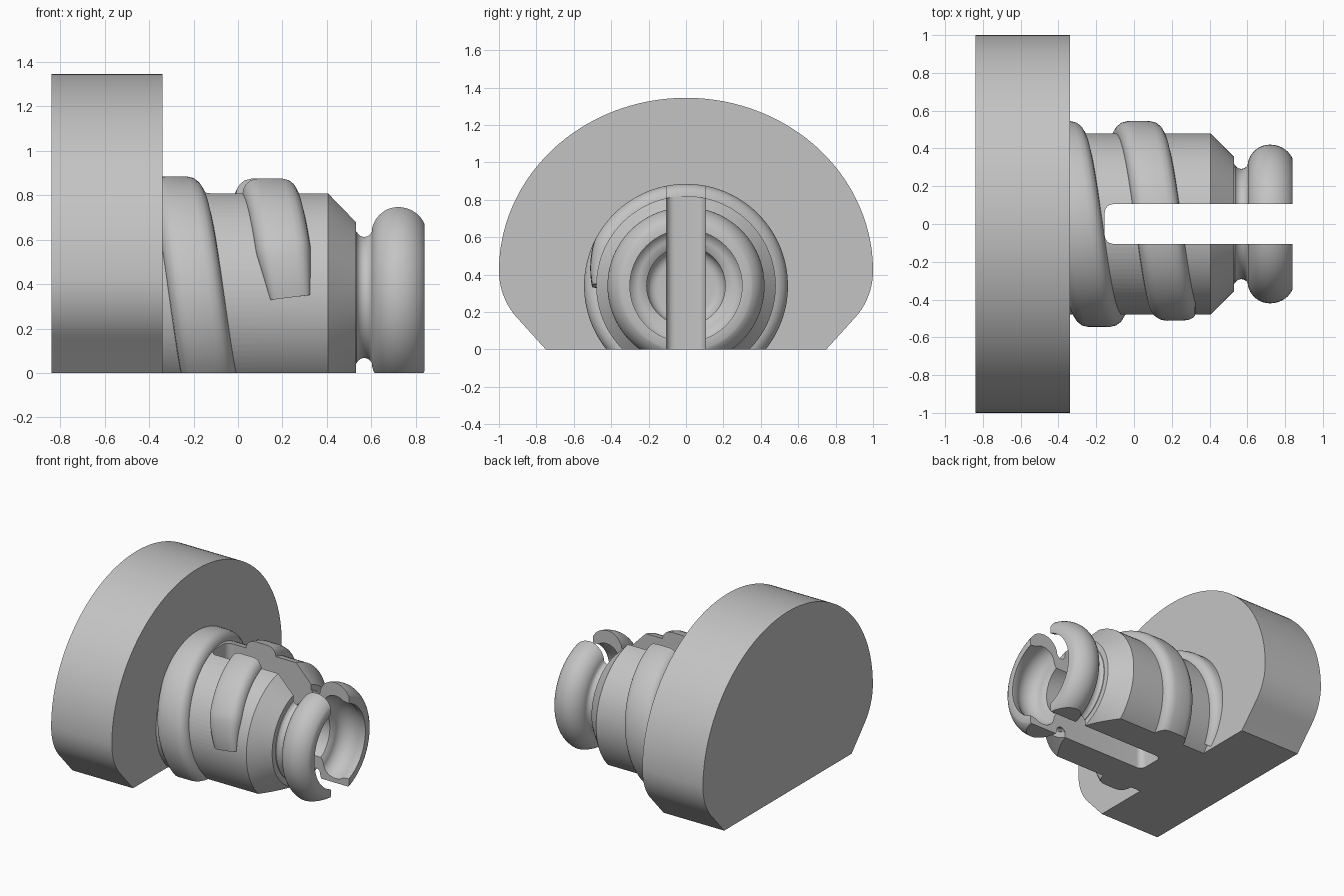
import bpy, bmesh
from math import sin, cos, pi, radians, sqrt

if "Cube" in bpy.data.objects:
    bpy.data.objects.remove(bpy.data.objects["Cube"])

AXIS_Z = 0.34

grey = bpy.data.materials.new("plain grey")
grey.use_nodes = True
grey.diffuse_color = (0.55, 0.55, 0.55, 1)
grey.node_tree.nodes["Principled BSDF"].inputs["Base Color"].default_value = (0.55, 0.55, 0.55, 1)


def finish(bm, name):
    bmesh.ops.recalc_face_normals(bm, faces=bm.faces)
    mesh = bpy.data.meshes.new(name)
    bm.to_mesh(mesh)
    bm.free()
    mesh.materials.append(grey)
    ob = bpy.data.objects.new(name, mesh)
    bpy.context.collection.objects.link(ob)
    return ob


def skin(rings, name, closed):
    """Join rings of points with quads; cap the ends unless the loop closes."""
    bm = bmesh.new()
    rows = [[bm.verts.new(p) for p in ring] for ring in rings]
    n = len(rows[0])
    pairs = list(zip(rows, rows[1:]))
    if closed:
        pairs.append((rows[-1], rows[0]))
    for a, b in pairs:
        for i in range(n):
            j = (i + 1) % n
            bm.faces.new((a[i], a[j], b[j], b[i]))
    if not closed:
        bm.faces.new(rows[0])
        bm.faces.new(rows[-1])
    return finish(bm, name)


def smooth(ob):
    bpy.ops.object.select_all(action='DESELECT')
    ob.select_set(True)
    bpy.context.view_layer.objects.active = ob
    bpy.ops.object.shade_smooth_by_angle(angle=radians(30))


def combine(ob, other, operation):
    bpy.context.view_layer.objects.active = ob
    mod = ob.modifiers.new(operation.lower(), 'BOOLEAN')
    mod.operation = operation
    mod.solver = 'EXACT'
    mod.object = other
    bpy.ops.object.modifier_apply(modifier=mod.name)
    bpy.data.objects.remove(other)


def arc(cx, cy, rx, ry, start, end, steps):
    angles = [radians(start + (end - start) * i / steps) for i in range(steps + 1)]
    return [(cx + rx * cos(a), cy + ry * sin(a)) for a in angles]


# Domed grip with a flat foot
half = [(0.75, 0)] + arc(0.625, 0.42, 0.375, 0.375, -45, 0, 12)
half += arc(0, 0.42, 1, 0.925, 0, 90, 40)[1:]
outline = half + [(-y, z) for y, z in reversed(half[:-1])]
grip = skin([[(x, y, z) for y, z in outline] for x in (-0.84, -0.34)], "grip", False)
smooth(grip)

# Shaft: turned profile of (x, radius), outside first, then the bore
outer = [(-0.35, 0.48), (0.405, 0.48), (0.53, 0.355), (0.53, 0.315)]
outer += arc(0.568, 0.325, 0.036, 0.033, 200, 340, 8)
outer += arc(0.72, 0.30, 0.12, 0.12, 180, 90, 12)[2:]
outer += arc(0.72, 0.30, 0.13, 0.12, 90, 23, 10)[1:]
bore = [(0.84, 0.30)] + arc(0.73, 0.24, 0.10, 0.085, 50, 180, 12)
bore += [(0.61, 0.21)] + arc(0.46, 0.15, 0.06, 0.06, 90, 180, 6)
profile = outer + bore
SIDES = 96
bm = bmesh.new()
rows = []
for i in range(SIDES):
    a = 2 * pi * i / SIDES
    rows.append([bm.verts.new((x, r * cos(a), AXIS_Z + r * sin(a))) for x, r in profile])
for i, a in enumerate(rows):
    b = rows[(i + 1) % SIDES]
    for j in range(len(profile) - 1):
        bm.faces.new((a[j], a[j + 1], b[j + 1], b[j]))
bm.faces.new([row[0] for row in rows])
bm.faces.new([row[-1] for row in rows])
shaft = finish(bm, "threaded_shaft")

# Helical ridge with rounded shoulders, tapering at its front end
side = [(-0.122, 0), (-0.118, 0.02), (-0.105, 0.042), (-0.085, 0.058), (-0.055, 0.065)]
ridge = side + [(-x, h) for x, h in reversed(side)]
TURN, PITCH, STEPS = 2 * pi, 0.42, 170
rings = []
for i in range(STEPS + 1):
    t = -1.6 * TURN * (1 - i / STEPS)
    taper = min(1, -t / 0.45)
    wide, high = 0.73 + 0.27 * taper, 0.35 + 0.65 * taper
    ring = []
    for dx, h in [(-0.122, -0.04)] + ridge + [(0.122, -0.04)]:
        r = 0.48 + (h * high if h > 0 else h)
        # the ridge section stays square to its helix
        a = t - dx * wide * 0.25
        ring.append((0.235 + PITCH * t / TURN + dx * wide,
                     -r * cos(a), AXIS_Z - r * sin(a)))
    rings.append(ring)
thread = skin(rings, "thread", False)
combine(shaft, thread, 'UNION')

# Slot with rounded inner corners, splitting the tip into two prongs
corner = arc(-0.11, 0.06, 0.045, 0.045, 180, 90, 6)
slot_half = corner + [(1, 0.105)]
slot_outline = slot_half + [(x, -y) for x, y in reversed(slot_half)]
slot = skin([[(x, y, z) for x, y in slot_outline] for z in (-0.5, 1.5)], "slot_cutter", False)
combine(shaft, slot, 'DIFFERENCE')

# Level underside
bm = bmesh.new()
bmesh.ops.create_cube(bm, size=2)
bmesh.ops.translate(bm, verts=bm.verts, vec=(0, 0, -1))
floor = finish(bm, "floor_cutter")
combine(shaft, floor, 'DIFFERENCE')
smooth(shaft)
